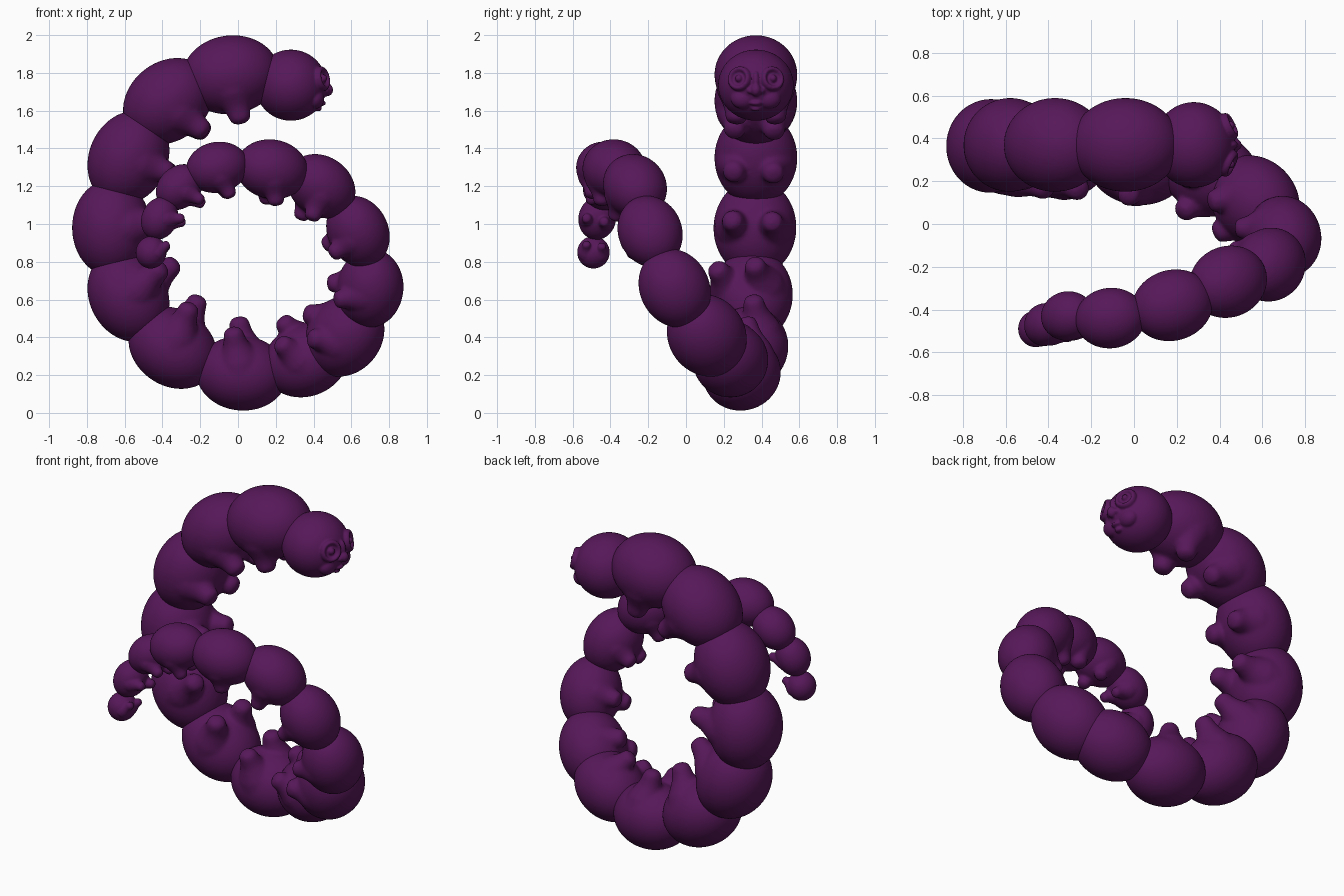
import bpy, bmesh, math
from mathutils import Vector, Matrix

if "Cube" in bpy.data.objects:
    bpy.data.objects.remove(bpy.data.objects["Cube"])

mat = bpy.data.materials.new("purple_skin")
mat.diffuse_color = (0.095, 0.009, 0.1, 1)
mat.use_nodes = True
mat.node_tree.nodes["Principled BSDF"].inputs["Base Color"].default_value = mat.diffuse_color

# Body path, head to tail: centre, radius, point midway between the feet
SEGS = [
    ((.28, .37, 1.735), .195, None),
    ((-.04, .37, 1.79), .22, (.02, .37, 1.53)),
    ((-.37, .37, 1.65), .22, (-.16, .36, 1.475)),
    ((-.58, .37, 1.35), .22, (-.335, .355, 1.26)),
    ((-.67, .365, .98), .22, (-.37, .35, 1.02)),
    ((-.58, .35, .62), .217, (-.355, .255, .79)),
    ((-.345, .33, .345), .213, (-.225, .25, .60)),
    ((.02, .295, .21), .208, (-.015, .22, .48)),
    ((.36, .235, .28), .2, (.22, .125, .44)),
    ((.565, .11, .41), .205, (.36, .025, .465)),
    ((.70, -.06, .66), .185, (.49, -.10, .64)),
    ((.635, -.19, .96), .17, (.47, -.20, .855)),
    ((.44, -.27, 1.20), .167, (.355, -.30, 1.02)),
    ((.18, -.38, 1.29), .166, (.18, -.37, 1.10)),
    ((-.11, -.44, 1.30), .142, (-.04, -.43, 1.14)),
    ((-.31, -.43, 1.195), .116, (-.18, -.45, 1.11)),
    ((-.415, -.47, 1.03), .1, (-.28, -.48, 1.02)),
    ((-.46, -.49, .85), .086, (-.365, -.485, .895)),
]


def frame(x, y, z, origin):
    m = Matrix((x, y, z)).transposed().to_4x4()
    m.translation = origin
    return m


def revolve(bm, base, tip, profile, n=20):
    # Closed surface of revolution; profile holds (fraction along axis, radius)
    axis = tip - base
    q = axis.to_track_quat('Z', 'Y')
    rings = []
    for f, r in profile:
        rings.append([bm.verts.new(base + axis * f + q @ Vector(
            (r * math.cos(a * math.tau / n), r * math.sin(a * math.tau / n), 0)))
            for a in range(n)])
    for a, b in zip(rings, rings[1:]):
        for i in range(n):
            j = (i + 1) % n
            bm.faces.new((a[i], a[j], b[j], b[i]))
    bm.faces.new(rings[-1])
    bm.faces.new(rings[0][::-1])


def ball(bm, m, u=40, v=24):
    bmesh.ops.create_uvsphere(bm, u_segments=u, v_segments=v, radius=1, matrix=m)


def finish(bm, name, voxel, smooth):
    # Fuse the overlapping lumps into one soft skin
    me = bpy.data.meshes.new(name)
    bm.to_mesh(me)
    bm.free()
    me.shade_smooth()
    me.materials.append(mat)
    ob = bpy.data.objects.new(name, me)
    bpy.context.collection.objects.link(ob)
    rm = ob.modifiers.new("fuse", 'REMESH')
    rm.mode = 'VOXEL'
    rm.voxel_size = voxel
    rm.use_smooth_shade = True
    sm = ob.modifiers.new("soften", 'SMOOTH')
    sm.factor = .5
    sm.iterations = smooth


# Body segments, each with a pair of stubby flared legs
pts = [Vector(s[0]) for s in SEGS]
last = len(SEGS) - 1
for i, (c, r, foot) in enumerate(SEGS):
    if foot is None:
        continue
    c, foot = Vector(c), Vector(foot)
    t = (pts[min(i + 1, last)] - pts[i - 1]).normalized()
    inward = foot - c
    inward = (inward - t * inward.dot(t)).normalized()
    side = t.cross(inward)
    bm = bmesh.new()
    length = r if i == last else r * 1.17
    ball(bm, frame(side * r, inward * r * .95, t * length, c))
    for s in (-1, 1):
        base = c + side * s * r * .38 + inward * r * .3
        tip = foot + side * s * r * .5
        k = r * .26
        revolve(bm, base, tip, [(0, k * 2.3), (.25, k * 2.0), (.42, k * 1.6),
                                (.58, k * 1.25), (.72, k * 1.08), (.84, k * 1.0),
                                (.93, k * .85), (.98, k * .55), (1, k * .2)])
    finish(bm, f"body_segment_{i:02d}", r * .055, 6)

# Head
HC, HR = pts[0], Vector((.19, .2, .188))
bm = bmesh.new()
ball(bm, Matrix.Translation(HC) @ Matrix.Diagonal((*HR, 1)), 64, 40)


def on_face(dy, dz, lift=0):
    # Point and outward normal on the front of the head
    x = HR.x * math.sqrt(1 - (dy / HR.y) ** 2 - (dz / HR.z) ** 2)
    n = Vector((x / HR.x ** 2, dy / HR.y ** 2, dz / HR.z ** 2)).normalized()
    return HC + Vector((x, dy, dz)) + n * lift, n


def bump(dy, dz, size, lift=0):
    p, _ = on_face(dy, dz, lift)
    ball(bm, Matrix.Translation(p) @ Matrix.Diagonal((*size, 1)), 20, 12)


# Face: ringed eyes, cheeks, nose and mouth, fused into the head
for s in (-1, 1):
    p, n = on_face(s * .088, .035)
    revolve(bm, p - n * .04, p + n * .02, [(0, .066), (.7, .066), (.9, .06),
                                           (1, .052), (.9, .042), (.7, .036)], 32)
    bump(s * .088, .035, (.02, .02, .02), .006)
    bump(s * .08, -.085, (.05, .065, .055), -.03)
    bump(s * .028, -.03, (.018, .02, .016))
bump(0, -.025, (.034, .028, .034), .002)
bump(0, .02, (.028, .02, .055), -.01)
bump(0, -.095, (.022, .032, .014))
bump(0, -.124, (.022, .025, .014))
finish(bm, "head", .006, 3)
